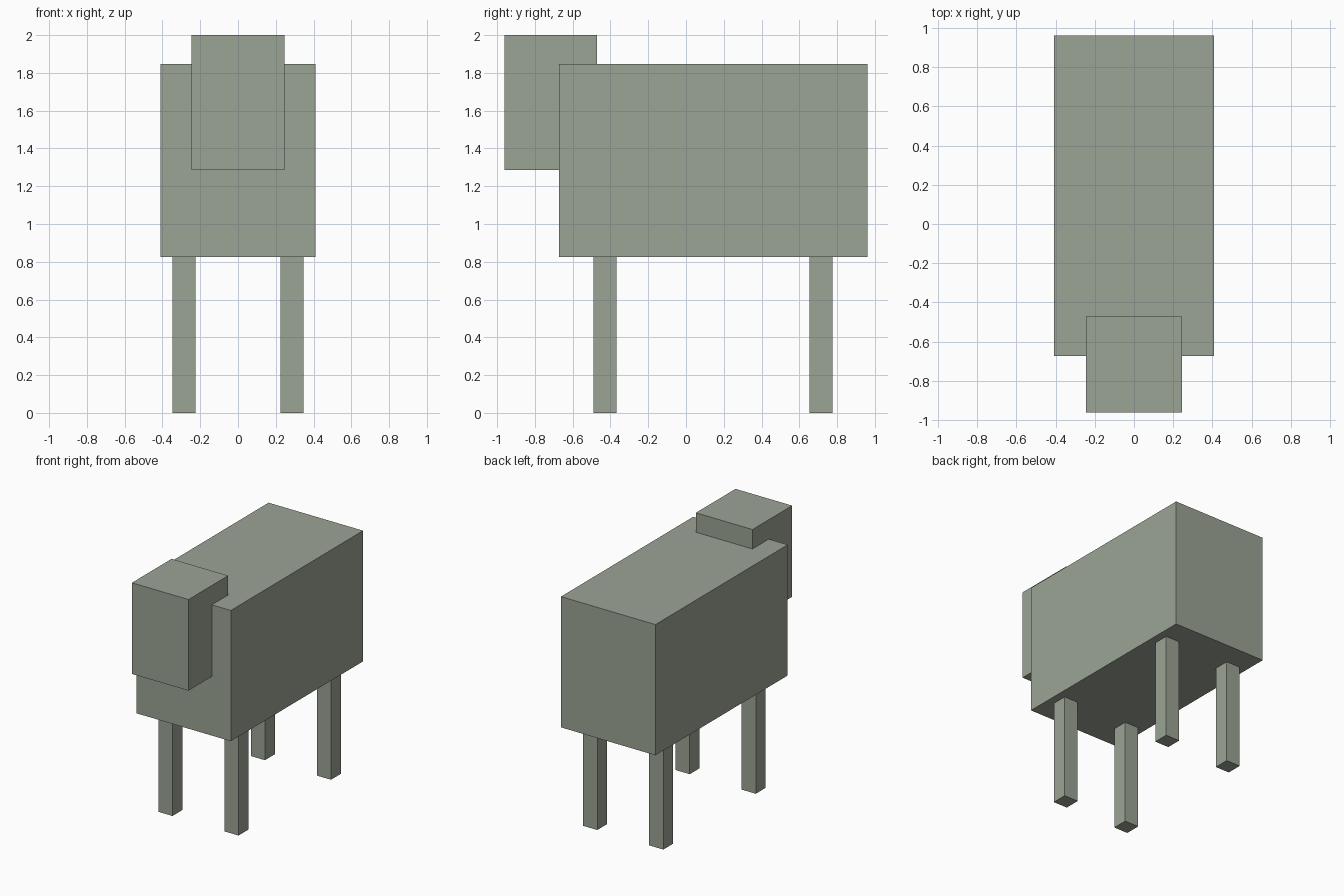
import bpy

if "Cube" in bpy.data.objects:
    bpy.data.objects.remove(bpy.data.objects["Cube"])

# Single flat grey-green colour
mat = bpy.data.materials.new("grey_green")
mat.diffuse_color = (0.33, 0.37, 0.30, 1)
mat.use_nodes = True
mat.node_tree.nodes["Principled BSDF"].inputs["Base Color"].default_value = mat.diffuse_color


def box(name, x, y, z):
    """Axis-aligned box from (min, max) ranges."""
    bpy.ops.mesh.primitive_cube_add(size=1)
    ob = bpy.context.object
    ob.name = name
    ranges = (x, y, z)
    centre = [(a + b) / 2 for a, b in ranges]
    size = [b - a for a, b in ranges]
    for v in ob.data.vertices:
        v.co = [c + s * k for c, s, k in zip(centre, size, v.co)]
    ob.data.materials.append(mat)
    return ob


# Body and head
box("body", (-0.409, 0.409), (-0.673, 0.962), (0.825, 1.848))
box("head", (-0.245, 0.245), (-0.962, -0.472), (1.287, 2.0))

# Four legs
LEG = 0.0612  # half width
for end, y in (("front", -0.428), ("back", 0.715)):
    for side, x in (("left", 0.286), ("right", -0.286)):
        box(f"{end}_{side}_leg", (x - LEG, x + LEG), (y - LEG, y + LEG), (0, 0.825))
